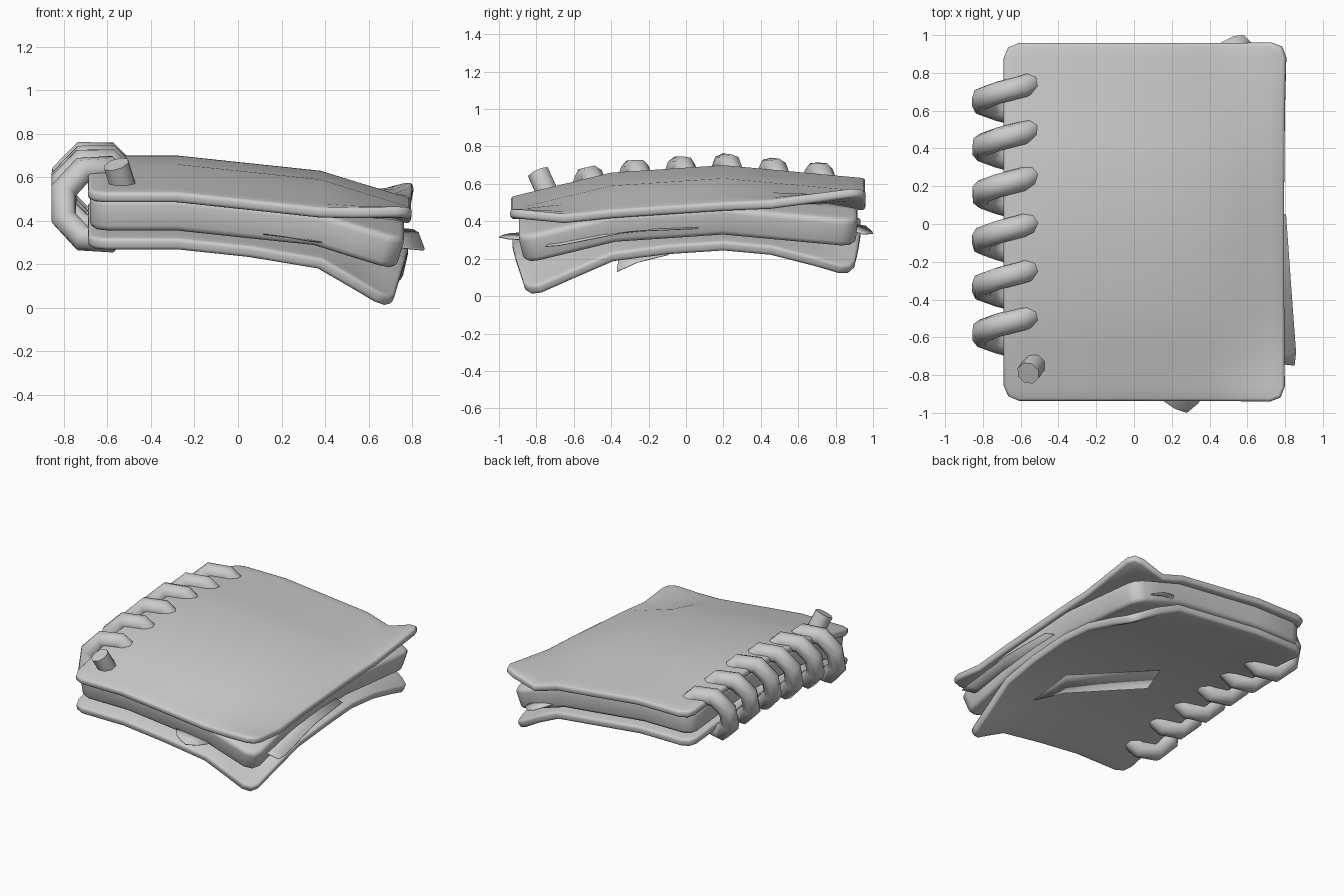
import bpy, bmesh, math

cube = bpy.data.objects.get("Cube")
if cube:
    bpy.data.objects.remove(cube, do_unlink=True)


def clamp(v):
    return max(0.0, min(1.0, v))


def lerp_table(table, v):
    """Piecewise linear lookup."""
    for (a, p), (b, q) in zip(table, table[1:]):
        if v <= b:
            return p + (q - p) * clamp((v - a) / (b - a))
    return table[-1][1]


# Warp shared by the whole book: an arch along y, a droop toward +x
ARCH = [(-0.94, 0.53), (-0.4, 0.66), (0.2, 0.70), (0.96, 0.63)]
DROOP = [(-0.28, 0.0), (0.38, -0.07), (0.8, -0.20)]


def warp(x, y):
    return lerp_table(ARCH, y) + lerp_table(DROOP, x)


def finish(name, bm, thickness, offset, bevel=0.0):
    bmesh.ops.recalc_face_normals(bm, faces=bm.faces)
    if sum(f.normal.z for f in bm.faces) < 0:
        bmesh.ops.reverse_faces(bm, faces=bm.faces)
    for f in bm.faces:
        f.smooth = True
    mesh = bpy.data.meshes.new(name)
    bm.to_mesh(mesh)
    bm.free()
    obj = bpy.data.objects.new(name, mesh)
    bpy.context.collection.objects.link(obj)
    solid = obj.modifiers.new("Thickness", "SOLIDIFY")
    solid.thickness, solid.offset = thickness, offset
    if bevel:
        mod = obj.modifiers.new("Round rim", "BEVEL")
        mod.width, mod.segments = bevel, 3
        mod.limit_method, mod.angle_limit = "ANGLE", math.radians(60)
    return obj


def slab(name, x0, x1, y0, y1, r, level, thickness, offset, bevel, curl):
    """Warped sheet with rounded corners; curl gives an extra (dx, dy, dz)."""
    xs = [x0, x0 + r, -0.28, 0.05, 0.38, 0.55, x1 - r, x1]
    ys = [y0, y0 + r, -0.65, -0.4, -0.1, 0.2, 0.45, 0.7, y1 - r, y1]
    bm = bmesh.new()
    grid = []
    for x in xs:
        row = []
        for y in ys:
            px, py = x, y
            if x in (x0, x1) and y in (y0, y1):
                cut = r * 0.3
                px += cut if x == x0 else -cut
                py += cut if y == y0 else -cut
            dx, dy, dz = curl(px, py)
            px, py = px + dx, py + dy
            row.append(bm.verts.new((px, py, warp(px, py) + level + dz)))
        grid.append(row)
    for a, b in zip(grid, grid[1:]):
        for j in range(len(ys) - 1):
            bm.faces.new((a[j], b[j], b[j + 1], a[j + 1]))
    return finish(name, bm, thickness, offset, bevel)


def curl_up(x, y):
    back = clamp((x - 0.55) / 0.25) * clamp((y - 0.3) / 0.66)
    front = clamp((x - 0.4) / 0.4) * clamp((-0.55 - y) / 0.39)
    return 0, 0, 0.16 * back + 0.14 * front


def curl_down(x, y):
    front = clamp((x - 0.3) / 0.43) * clamp((-0.3 - y) / 0.55)
    back = clamp((x - 0.45) / 0.3) * clamp((y - 0.5) / 0.38)
    return (-0.07 * front - 0.03 * back, 0.07 * front - 0.04 * back,
            -0.12 * front - 0.08 * back)


def no_curl(x, y):
    return 0, 0, 0


# Covers and page block
slab("top_cover", -0.69, 0.80, -0.94, 0.96, 0.08, 0.0, 0.05, -1, 0.018, curl_up)
slab("page_block", -0.68, 0.77, -0.90, 0.92, 0.08, -0.04, 0.155, -1, 0.03, no_curl)
slab("bottom_cover", -0.69, 0.77, -0.92, 0.93, 0.08, -0.27, 0.055, 1, 0.018, curl_down)


# Loose sheets poking out of the pages
def loose_sheet(name, points):
    bm = bmesh.new()
    bm.faces.new([bm.verts.new(p) for p in points])
    bmesh.ops.triangulate(bm, faces=bm.faces)
    finish(name, bm, 0.004, 0)


loose_sheet("loose_sheet_side", [
    (0.6, 0.1, 0.38), (0.6, -0.72, 0.29), (0.85, -0.75, 0.265),
    (0.858, -0.68, 0.27), (0.83, -0.3, 0.345), (0.805, 0.05, 0.36)])
loose_sheet("loose_sheet_back", [
    (0.4, 0.85, 0.39), (0.6, 0.85, 0.36), (0.63, 0.95, 0.33),
    (0.58, 1.0, 0.335), (0.53, 0.995, 0.345), (0.46, 0.96, 0.375)])
loose_sheet("loose_sheet_front", [
    (0.1, -0.85, 0.34), (0.16, -0.94, 0.335), (0.22, -0.98, 0.325),
    (0.28, -1.0, 0.315), (0.34, -0.95, 0.305), (0.4, -0.85, 0.30)])
loose_sheet("loose_sheet_under", [
    (0.55, -0.37, 0.13), (0.52, -0.26, 0.18), (0.5, -0.1, 0.22),
    (-0.1, 0.15, 0.37), (-0.2, -0.1, 0.38), (0.3, -0.35, 0.27)])

# Spiral binding: an eight-step helix following the arch of the spine
STEPS, TURNS, PITCH, RADIUS = 8, 6, 0.246, 0.157
path = []
for i in range(STEPS * TURNS + 3):
    a = (i - 0.5) * math.tau / STEPS
    y = 0.773 - PITCH * a / math.tau
    path.append([-0.655 + RADIUS * math.cos(a), y,
                 lerp_table(ARCH, y) - 0.14 + RADIUS * math.sin(a)])
# The free end stands proud of the cover
path[-1] = [-0.56, -0.79, 0.66]

curve = bpy.data.curves.new("spiral_binding", "CURVE")
curve.dimensions = "3D"
curve.bevel_depth = 0.062
curve.bevel_resolution = 2
curve.use_fill_caps = True
spline = curve.splines.new("POLY")
spline.points.add(len(path) - 1)
for point, co in zip(spline.points, path):
    point.co = (*co, 1)
spline.use_smooth = True
bpy.context.collection.objects.link(bpy.data.objects.new("spiral_binding", curve))
